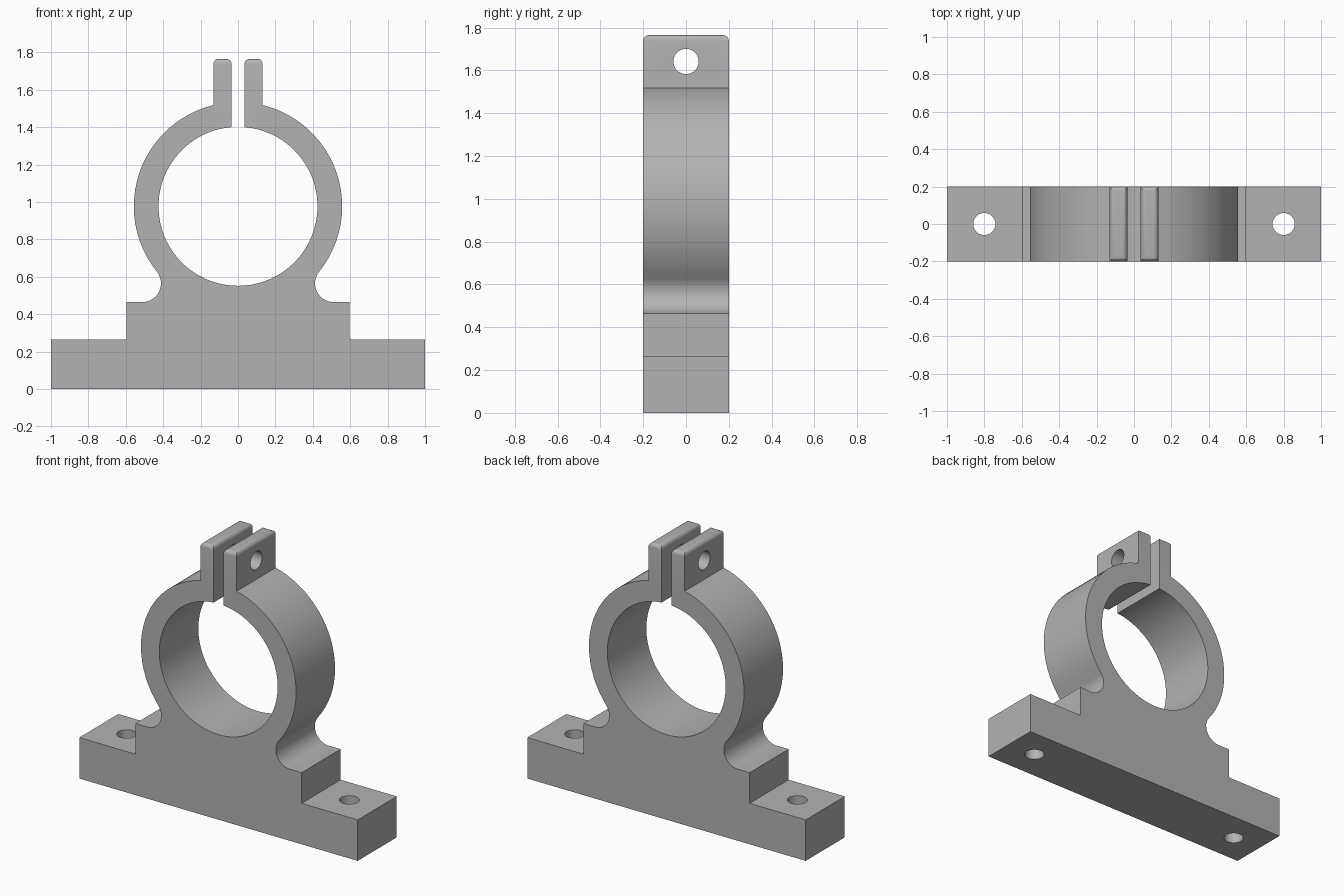
import bpy, bmesh
from math import radians, degrees, acos, asin, cos, sin, sqrt, pi

if "Cube" in bpy.data.objects:
    bpy.data.objects.remove(bpy.data.objects["Cube"], do_unlink=True)

HALF_DEPTH = 0.2
RING_Z, OUTER, INNER = 0.977, 0.557, 0.425
SHOULDER_X, SHOULDER_Z, FILLET = 0.597, 0.465, 0.1
SLOT, EAR, TOP = 0.035, 0.131, 1.765
HOLE = 0.059

grey = bpy.data.materials.new("plain grey")
grey.use_nodes = True
colour = (0.45, 0.45, 0.45, 1)
grey.diffuse_color = colour
grey.node_tree.nodes["Principled BSDF"].inputs["Base Color"].default_value = colour


def arc(cx, cz, r, start, end, steps):
    """Points on an arc in the front plane, angles in degrees."""
    angles = [radians(start + (end - start) * i / steps) for i in range(steps + 1)]
    return [(cx + r * cos(a), cz + r * sin(a)) for a in angles]


# Half outline: foot, shoulder, fillet, ring, clamp ear, bore
fillet_z = SHOULDER_Z + FILLET
reach = OUTER + FILLET
fillet_x = sqrt(reach ** 2 - (RING_Z - fillet_z) ** 2)
tangent = degrees(asin((fillet_z - RING_Z) / reach))
half = [(1, 0), (1, 0.266), (SHOULDER_X, 0.266), (SHOULDER_X, SHOULDER_Z)]
half += arc(fillet_x, fillet_z, FILLET, -90, tangent - 180, 16)
half += arc(0, RING_Z, OUTER, tangent, degrees(acos(EAR / OUTER)), 24)[1:]
half += [(EAR, TOP), (SLOT, TOP)]
half += arc(0, RING_Z, INNER, degrees(acos(SLOT / INNER)), -90, 36)
outline = half + [(-x, z) for x, z in reversed(half[:-1])]

# Extrude the outline through the depth
bm = bmesh.new()
face = bm.faces.new([bm.verts.new((x, -HALF_DEPTH, z)) for x, z in outline])
extruded = bmesh.ops.extrude_face_region(bm, geom=[face], use_keep_orig=True)
moved = [v for v in extruded["geom"] if isinstance(v, bmesh.types.BMVert)]
bmesh.ops.translate(bm, verts=moved, vec=(0, 2 * HALF_DEPTH, 0))
bmesh.ops.recalc_face_normals(bm, faces=bm.faces)

# Round the top rims of both ears
rims = [e for e in bm.edges if all(v.co.z > TOP - 0.001 for v in e.verts)]
bmesh.ops.bevel(bm, geom=rims, offset=0.026, segments=5, profile=0.5, affect='EDGES')

mesh = bpy.data.meshes.new("clamp_bracket")
bm.to_mesh(mesh)
bm.free()
bracket = bpy.data.objects.new("clamp_bracket", mesh)
bpy.context.collection.objects.link(bracket)
mesh.materials.append(grey)


def drill(location, rotation, depth):
    """Cut a round hole through the bracket."""
    bpy.ops.mesh.primitive_cylinder_add(vertices=40, radius=HOLE, depth=depth,
                                        location=location, rotation=rotation)
    cutter = bpy.context.object
    cutter.hide_render = True
    cutter.data.materials.append(grey)
    mod = bracket.modifiers.new("hole", 'BOOLEAN')
    mod.operation, mod.solver, mod.object = 'DIFFERENCE', 'EXACT', cutter
    bpy.ops.object.select_all(action='DESELECT')
    bracket.select_set(True)
    bpy.context.view_layer.objects.active = bracket
    bpy.ops.object.modifier_apply(modifier=mod.name)
    bpy.data.objects.remove(cutter, do_unlink=True)


# Bolt holes in the feet, then the clamp screw hole through both ears
for side in (-1, 1):
    drill((0.8 * side, 0, 0.13), (0, 0, 0), 0.6)
drill((0, 0, 1.642), (0, pi / 2, 0), 0.6)

bpy.ops.object.shade_smooth_by_angle(angle=radians(30))
